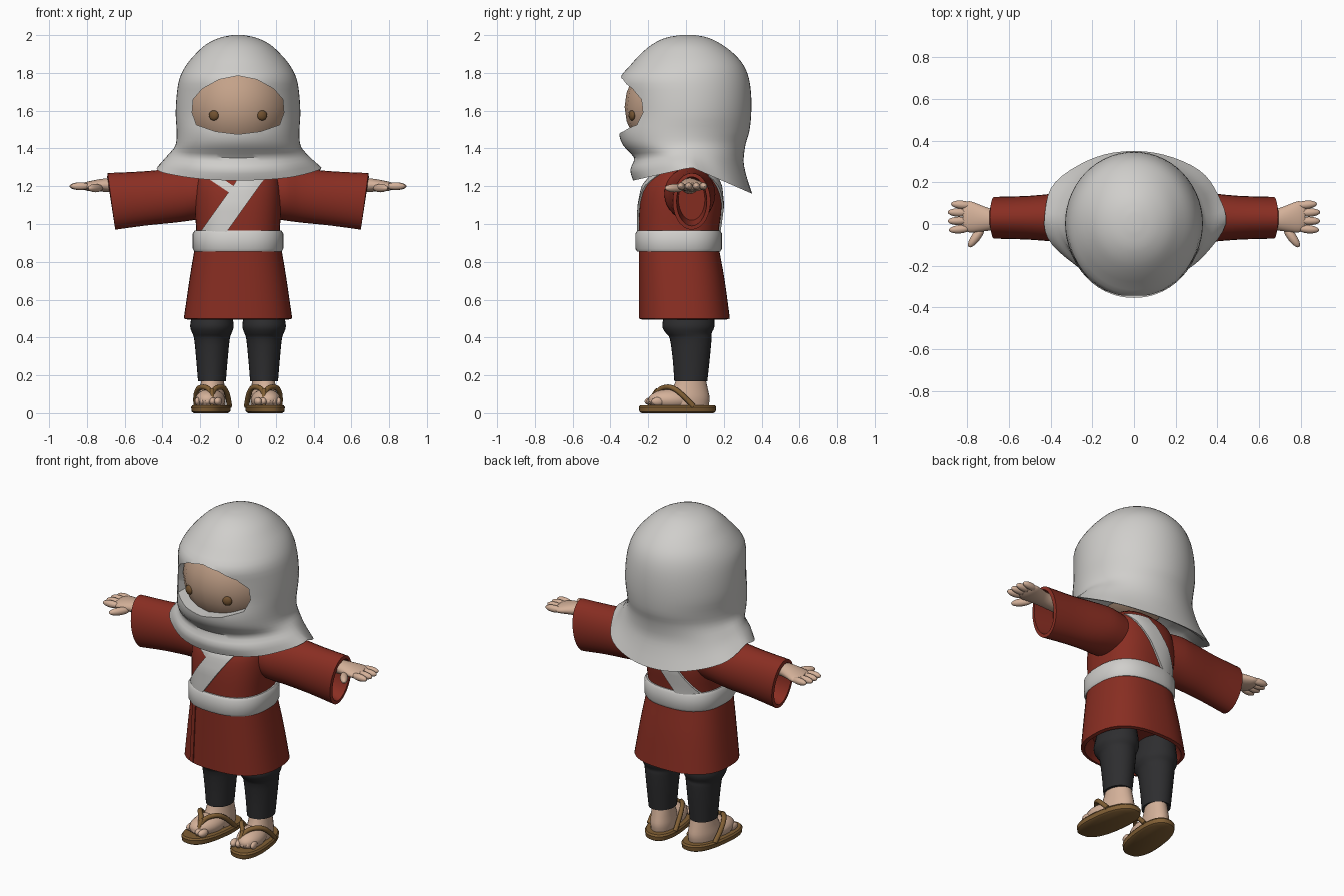
import bpy, bmesh, math
from mathutils import Vector, Matrix

if "Cube" in bpy.data.objects:
    bpy.data.objects.remove(bpy.data.objects["Cube"])

def material(name, rgb):
    m = bpy.data.materials.new(name)
    m.diffuse_color = (*rgb, 1)
    m.use_nodes = True
    m.node_tree.nodes["Principled BSDF"].inputs["Base Color"].default_value = m.diffuse_color
    return m

WHITE = material("off_white_cloth", (0.63, 0.62, 0.60))
RED = material("brick_red_cloth", (0.25, 0.027, 0.016))
DARK = material("charcoal_cloth", (0.027, 0.027, 0.029))
SKIN = material("skin", (0.66, 0.44, 0.32))
FACE = material("face_skin", (0.55, 0.36, 0.25))
BROWN = material("sandal_brown", (0.22, 0.115, 0.035))
EYE = material("eye_brown", (0.17, 0.085, 0.03))

def smooth(ob, angle=40):
    bpy.ops.object.select_all(action='DESELECT')
    ob.select_set(True)
    bpy.context.view_layer.objects.active = ob
    bpy.ops.object.shade_smooth_by_angle(angle=math.radians(angle))

def finish(name, bm, mat, angle=40):
    bmesh.ops.recalc_face_normals(bm, faces=bm.faces)
    me = bpy.data.meshes.new(name)
    bm.to_mesh(me)
    bm.free()
    ob = bpy.data.objects.new(name, me)
    bpy.context.collection.objects.link(ob)
    me.materials.append(mat)
    smooth(ob, angle)
    return ob

def loft(name, rings, mat, angle=40):
    """Skin a list of closed rings and cap both ends."""
    bm = bmesh.new()
    vs = [[bm.verts.new(p) for p in r] for r in rings]
    n = len(vs[0])
    for a, b in zip(vs, vs[1:]):
        for i in range(n):
            bm.faces.new((a[i], a[(i + 1) % n], b[(i + 1) % n], b[i]))
    bm.faces.new(vs[0])
    bm.faces.new(vs[-1])
    return finish(name, bm, mat, angle)

def resample(rows, k=3):
    """Catmull-Rom smoothing of a profile table."""
    out = []
    for i in range(len(rows) - 1):
        quad = [rows[max(i - 1, 0)], rows[i], rows[i + 1], rows[min(i + 2, len(rows) - 1)]]
        for j in range(k):
            t = j / k
            out.append(tuple(0.5 * (2 * b + (c - a) * t + (2 * a - 5 * b + 4 * c - d) * t * t
                             + (3 * b - a - 3 * c + d) * t ** 3) for a, b, c, d in zip(*quad)))
    return out + [rows[-1]]

def ring(z, rx, yf, yb, x0=0, e=2.0, n=40):
    """Horizontal superellipse between front yf and back yb."""
    yc, ry, pts = (yf + yb) / 2, (yb - yf) / 2, []
    for i in range(n):
        c, s = math.cos(math.tau * i / n), math.sin(math.tau * i / n)
        pts.append(Vector((x0 + rx * math.copysign(abs(c) ** (2 / e), c),
                           yc + ry * math.copysign(abs(s) ** (2 / e), s), z)))
    return pts

def ball(name, loc, rad, mat, rot=0):
    bm = bmesh.new()
    bmesh.ops.create_uvsphere(bm, u_segments=20, v_segments=12, radius=1)
    bm.transform(Matrix.Translation(loc) @ Matrix.Rotation(rot, 4, 'Z') @ Matrix.Diagonal((*rad, 1)))
    return finish(name, bm, mat)

def tube(name, pts, r, mat):
    cu = bpy.data.curves.new(name, 'CURVE')
    cu.dimensions, cu.bevel_depth, cu.bevel_resolution, cu.use_fill_caps = '3D', r, 2, True
    sp = cu.splines.new('NURBS')
    sp.points.add(len(pts) - 1)
    for p, co in zip(sp.points, pts):
        p.co = (*co, 1)
    sp.use_endpoint_u, sp.order_u, sp.resolution_u = True, 3, 6
    ob = bpy.data.objects.new(name, cu)
    bpy.context.collection.objects.link(ob)
    cu.materials.append(mat)
    bpy.ops.object.select_all(action='DESELECT')
    ob.select_set(True)
    bpy.context.view_layer.objects.active = ob
    bpy.ops.object.convert(target='MESH')
    return bpy.context.object

# Hood: profile z, half width, front y, back y, hem tilt amount
hood_rows = resample([
    (2.0, .03, -.03, .05, 0), (1.985, .10, -.11, .12, 0), (1.95, .17, -.18, .19, 0),
    (1.9, .225, -.24, .255, 0), (1.84, .275, -.295, .305, 0), (1.77, .31, -.35, .333, 0),
    (1.68, .325, -.345, .345, 0), (1.58, .33, -.34, .345, 0), (1.49, .325, -.355, .335, 0),
    (1.42, .33, -.335, .315, 0), (1.35, .36, -.275, .305, .4), (1.29, .395, -.295, .322, .75),
    (1.23, .435, -.28, .35, 1)])
hood_rows += [(1.235, .40, -.25, .32, 1), (1.30, .33, -.22, .26, .75), (1.38, .25, -.2, .2, 0)]

def hem_offset(y):
    return .07 - .14 * (y - .03) / .32 if y > .03 else .07 * (1 - (.03 - y) / .31)

hood_rings = []
for z, rx, yf, yb, tilt in hood_rows:
    pts = ring(z, rx, yf, yb, n=56)
    for i, p in enumerate(pts):
        fold = 1 + .018 * tilt * math.sin(7 * math.tau * i / 56 + z * 12)
        p.x *= fold * (1 + .18 * tilt * min(0, p.y))     # hem is widest toward the back
        p.z += tilt * hem_offset(p.y)
    hood_rings.append(pts)
hood = loft("hood", hood_rings, WHITE)

# Face opening cut through the hood front
half = [(0, 1.785), (.1, 1.765), (.19, 1.715), (.237, 1.66), (.243, 1.59), (.22, 1.525), (.12, 1.49), (0, 1.475)]
outline = half + [(-x, z) for x, z in half[-2:0:-1]]
cutter = loft("face_opening_cutter", [[(x, y, z) for x, z in outline] for y in (-.6, -.12)], WHITE)
cutter.hide_render = True
mod = hood.modifiers.new("face_opening", 'BOOLEAN')
mod.operation, mod.object, mod.solver = 'DIFFERENCE', cutter, 'EXACT'
bpy.context.view_layer.objects.active = hood
bpy.ops.object.modifier_apply(modifier=mod.name)
bpy.data.objects.remove(cutter)
smooth(hood)

# Head and eyes
ball("face", (0, -.02, 1.62), (.285, .305, .29), FACE)
for s in (1, -1):
    ball("eye", (s * .128, -.286, 1.575), (.027, .016, .027), EYE, s * .35)

# Robe body with hollow hem
robe_rows = [(1.32, .13, -.10, .10), (1.27, .2, -.17, .15), (1.2, .225, -.225, .18), (1.1, .23, -.245, .19),
             (.98, .222, -.25, .175), (.91, .222, -.25, .17), (.84, .235, -.25, .18),
             (.7, .258, -.25, .205), (.5, .287, -.25, .232)]
inner = [(.495, .267, -.232, .214), (.58, .22, -.2, .18)]
loft("robe", [ring(*r, e=2.5) for r in resample(robe_rows) + inner], RED)

def robe_y(x, z, front):
    """Depth of the robe surface at x, z."""
    for a, b in zip(robe_rows, robe_rows[1:]):
        if a[0] >= z >= b[0]:
            t = (a[0] - z) / (a[0] - b[0])
            rx, yf, yb = (p + (q - p) * t for p, q in zip(a[1:], b[1:]))
            h = max(0, 1 - min(1, abs(x / rx)) ** 2.5) ** .4
            return (yf + yb) / 2 + (yb - yf) / 2 * (-h if front else h)

def strip(name, top, bottom, width, mat, front=True, lift=.012):
    """Cloth strip laid on the robe from top (x, z) to bottom (x, z)."""
    rings = []
    for i in range(13):
        t = i / 12
        x, z = (a + (b - a) * t for a, b in zip(top, bottom))
        row = [(x + width * (j / 6 - .5), z) for j in range(7)]
        out = -1 if front else 1
        up = [(px, robe_y(px, pz, front) + out * lift, pz) for px, pz in row]
        low = [(px, py - out * (lift + .01), pz) for px, py, pz in up]
        rings.append(up + low[::-1])
    loft(name, rings, mat)

strip("sash_front", (.085, 1.26), (-.15, .93), .14, WHITE)
strip("sash_back", (.10, 1.26), (-.14, .93), .13, WHITE, front=False)
strip("collar_lapel", (-.15, 1.26), (.0, 1.16), .075, WHITE, lift=.008)
strip("skirt_fold", (-.135, .86), (-.15, .505), .03, RED, lift=.006)

# Belt
belt = [(.965, .0), (.965, .008), (.95, .018), (.87, .018), (.855, .01), (.855, 0)]
loft("belt", [ring(z, .222 + o, -.25 - o, .172 + o, e=2.5) for z, o in belt], WHITE)

def sleeve_ring(s, x, y, zc, ry, rz, tilt):
    return [(s * (x + tilt * math.sin(a)), y + ry * math.cos(a), zc + rz * math.sin(a))
            for a in (math.tau * i / 28 for i in range(28))]

def splay(ob, s):
    for v in ob.data.vertices:
        v.co.x -= s * .12 * v.co.y

for s in (1, -1):
    # Wide sleeve with hollow cuff
    rows = resample([(.12, .02, 1.16, .12, .12, 0), (.24, .02, 1.16, .135, .14, .0),
                     (.34, .03, 1.15, .12, .143, .0), (.5, .03, 1.135, .105, .143, .01),
                     (.67, .03, 1.12, .1, .15, .02)])
    rows += [(.673, .03, 1.12, .08, .13, .02), (.55, .03, 1.13, .07, .11, .01)]
    loft("sleeve", [sleeve_ring(s, *r) for r in rows], RED)
    # Forearm, palm, fingers, thumb
    arm = resample([(.54, .02, 1.2, .045, .04, 0), (.66, .02, 1.205, .048, .038, 0), (.72, .025, 1.205, .06, .034, 0),
                    (.79, .035, 1.2, .075, .026, 0), (.82, .035, 1.2, .055, .016, 0)])
    loft("hand", [sleeve_ring(s, *r) for r in arm], SKIN)
    for y, x in ((.092, .825), (.055, .84), (.015, .84), (-.025, .835)):
        ball("finger", (s * x, y, 1.2), (.052, .02, .02), SKIN, s * (y - .03) * 1.5)
    ball("thumb", (s * .755, -.06, 1.19), (.062, .022, .022), SKIN, -s * .95)
    # Trouser leg with a puffed top
    leg = resample([(.58, .095, -.1, .14), (.5, .11, -.12, .15), (.455, .115, -.125, .15), (.42, .103, -.105, .135),
                    (.39, .094, -.085, .135), (.28, .083, -.07, .125), (.17, .074, -.062, .113)])
    leg.append((.172, .06, -.05, .1))
    loft("trouser_leg", [ring(*r, x0=s * .138, n=28) for r in leg], DARK)
    # Ankle, foot and toes
    ankle = resample([(.2, .058, -.045, .1), (.13, .064, -.07, .115), (.08, .07, -.1, .125), (.04, .068, -.1, .12)])
    parts = [loft("ankle", [ring(*r, x0=s * .138, n=24) for r in ankle], SKIN),
             ball("foot", (s * .138, -.075, .07), (.078, .125, .058), SKIN)]
    for i in range(5):
        parts.append(ball("toe", (s * (.083 + .028 * i), -.185 + .009 * i, .062),
                          (.021 - .0015 * i, .034, .022), SKIN))
    # Sandal sole and straps
    sole = [(0, .085, -.235, .145), (.008, .097, -.247, .157), (.032, .1, -.25, .16), (.042, .093, -.243, .153)]
    parts.append(loft("sandal_sole", [ring(*r, x0=s * .138, e=2.4, n=36) for r in sole], BROWN))
    for side in (1, -1):
        parts.append(tube("sandal_strap", [(s * .12, -.175, .075), (s * .12, -.15, .125),
                     (s * (.13 + side * .06), -.085, .145), (s * (.138 + side * .087), -.02, .1),
                     (s * (.138 + side * .088), .04, .035)], .014, BROWN))
    parts.append(tube("toe_post", [(s * .113, -.19, .03), (s * .115, -.185, .09), (s * .12, -.15, .125)], .011, BROWN))
    for p in parts:
        splay(p, s)
